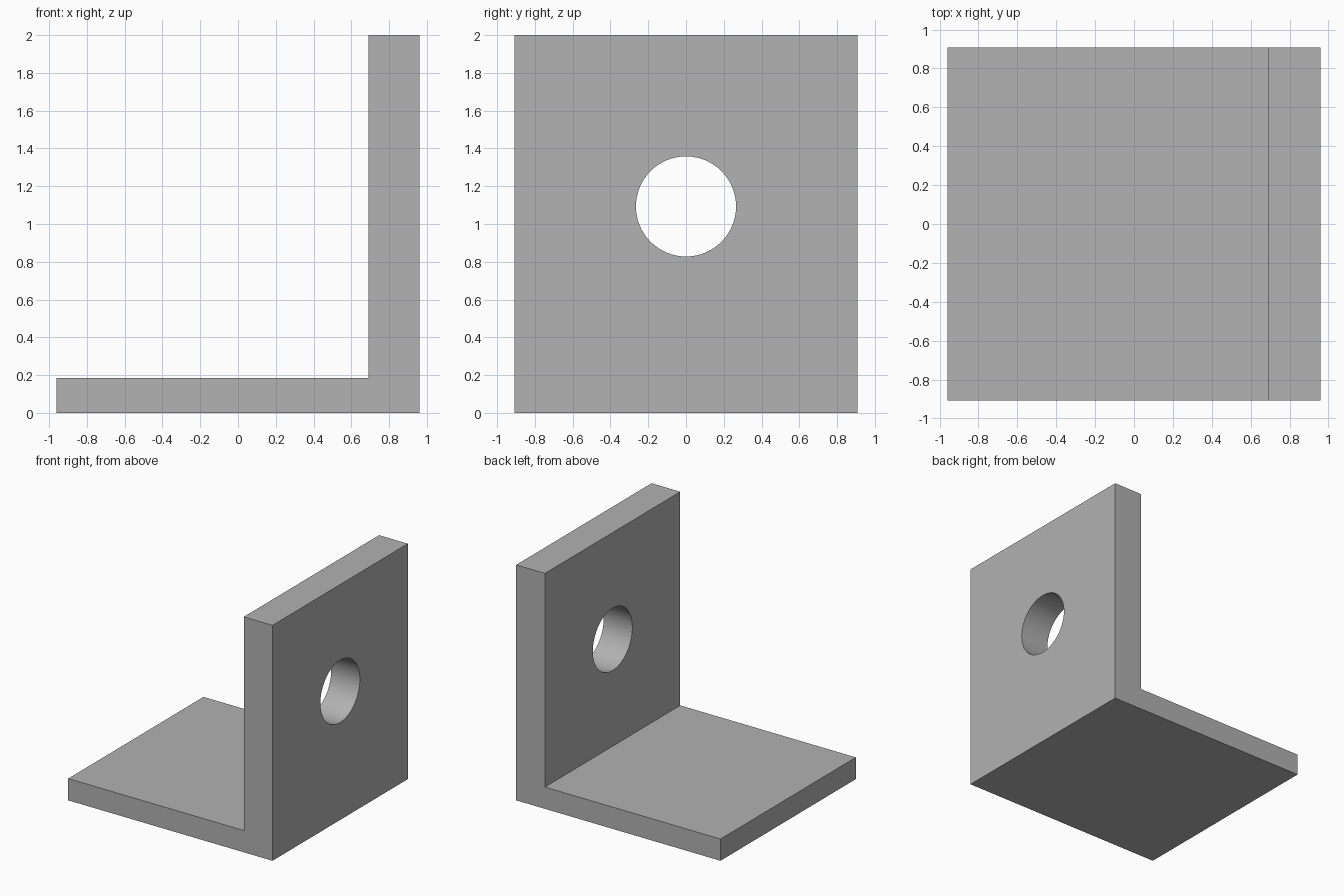
import bpy
import bmesh
import math
from mathutils import Matrix

cube = bpy.data.objects.get("Cube")
if cube:
    bpy.data.objects.remove(cube, do_unlink=True)

HALF_X, HALF_Y, HEIGHT = 0.96, 0.908, 2.0
WALL_X, BASE_TOP = 0.69, 0.185
HOLE_Z, HOLE_RADIUS = 1.093, 0.265

grey = bpy.data.materials.new("plain_grey")
grey.use_nodes = True
grey.diffuse_color = (0.445, 0.445, 0.445, 1)
grey.node_tree.nodes["Principled BSDF"].inputs["Base Color"].default_value = grey.diffuse_color


def make_object(name, bm):
    bmesh.ops.recalc_face_normals(bm, faces=bm.faces)
    mesh = bpy.data.meshes.new(name)
    bm.to_mesh(mesh)
    bm.free()
    mesh.materials.append(grey)
    obj = bpy.data.objects.new(name, mesh)
    bpy.context.collection.objects.link(obj)
    return obj


# L-shaped bracket: side profile extruded across the depth
profile = [(-HALF_X, 0), (HALF_X, 0), (HALF_X, HEIGHT),
           (WALL_X, HEIGHT), (WALL_X, BASE_TOP), (-HALF_X, BASE_TOP)]
bm = bmesh.new()
face = bm.faces.new([bm.verts.new((x, -HALF_Y, z)) for x, z in profile])
sweep = bmesh.ops.extrude_face_region(bm, geom=[face])
moved = [v for v in sweep["geom"] if isinstance(v, bmesh.types.BMVert)]
bmesh.ops.translate(bm, verts=moved, vec=(0, 2 * HALF_Y, 0))
bracket = make_object("angle_bracket", bm)

# Round hole through the upright plate
bm = bmesh.new()
bmesh.ops.create_cone(
    bm, cap_ends=True, segments=64, radius1=HOLE_RADIUS, radius2=HOLE_RADIUS, depth=0.6,
    matrix=Matrix.Translation(((WALL_X + HALF_X) / 2, 0, HOLE_Z))
    @ Matrix.Rotation(math.pi / 2, 4, "Y"))
cutter = make_object("hole_cutter", bm)

cut = bracket.modifiers.new("bolt_hole", "BOOLEAN")
cut.operation = "DIFFERENCE"
cut.solver = "EXACT"
cut.object = cutter

# Apply the cut, then drop the helper
bpy.ops.object.select_all(action="DESELECT")
bracket.select_set(True)
bpy.context.view_layer.objects.active = bracket
bpy.ops.object.modifier_apply(modifier=cut.name)
bpy.data.objects.remove(cutter, do_unlink=True)

# Smooth hole wall with crisp edges
bpy.ops.object.shade_smooth_by_angle(angle=math.radians(30))
